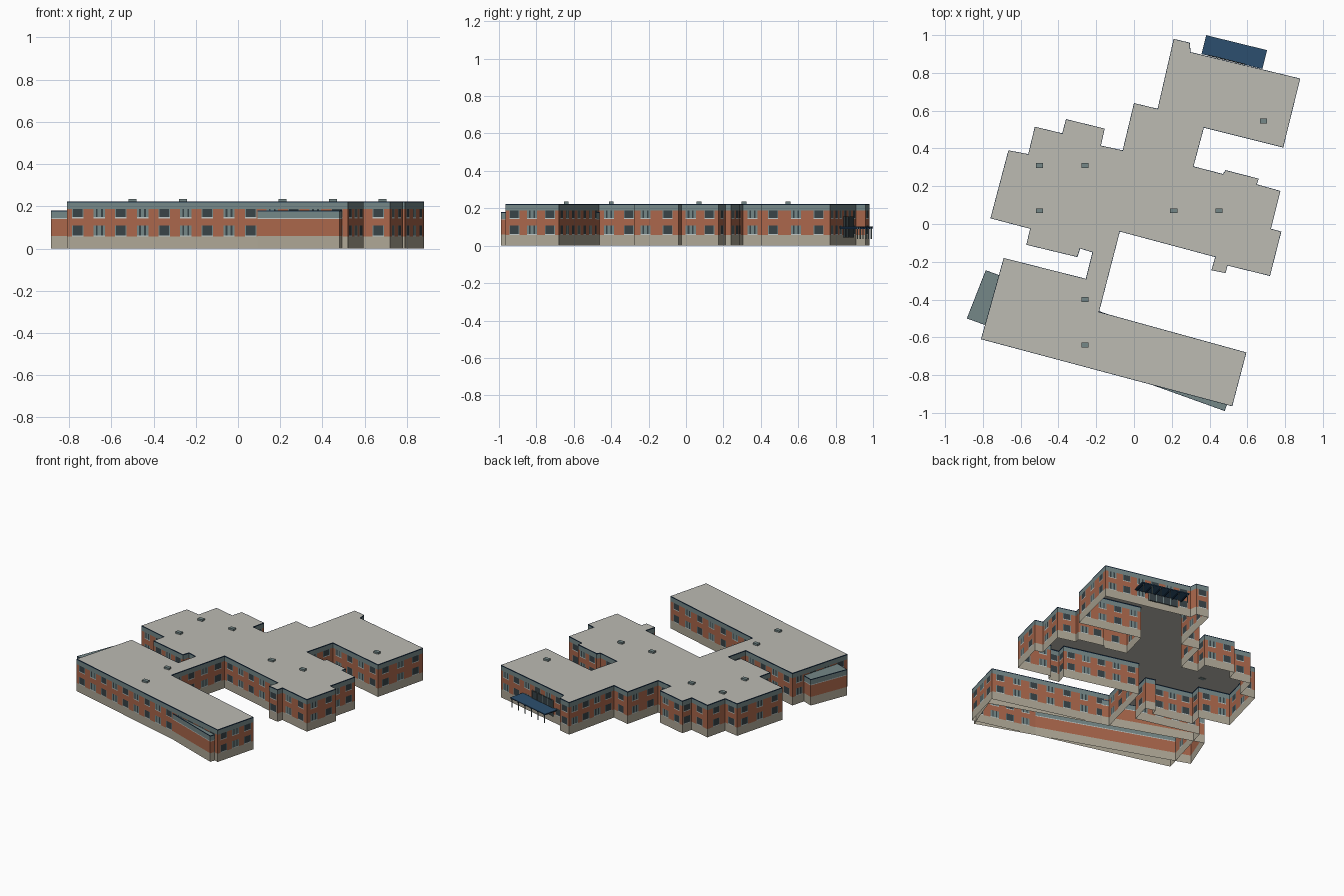
import bpy, bmesh, math
from mathutils import Vector, Matrix

cube = bpy.data.objects.get("Cube")
if cube:
    bpy.data.objects.remove(cube, do_unlink=True)


def srgb(r, g, b):
    return tuple((c / 255) ** 2.2 for c in (r, g, b)) + (1.0,)


def material(name, color):
    mat = bpy.data.materials.new(name)
    mat.use_nodes = True
    mat.diffuse_color = color
    mat.node_tree.nodes["Principled BSDF"].inputs["Base Color"].default_value = color
    return mat


COLORS = {
    "stucco": srgb(172, 165, 148),
    "brick": srgb(168, 102, 76),
    "panel": srgb(116, 134, 134),
    "glass": srgb(58, 68, 72),
    "sill": srgb(188, 196, 194),
    "trim": srgb(30, 52, 76),
    "roof": srgb(187, 185, 177),
    "canopy": srgb(48, 80, 110),
}
NAMES = list(COLORS)
MATS = [material(n.capitalize(), c) for n, c in COLORS.items()]


def make_object(name, bm):
    mesh = bpy.data.meshes.new(name)
    bm.to_mesh(mesh)
    bm.free()
    for mat in MATS:
        mesh.materials.append(mat)
    obj = bpy.data.objects.new(name, mesh)
    bpy.context.collection.objects.link(obj)
    return obj


def box(name, center, size, color, angle=0.0):
    bm = bmesh.new()
    place = (Matrix.Translation(center) @ Matrix.Rotation(angle, 4, 'Z')
             @ Matrix.Diagonal((*size, 1)))
    bmesh.ops.create_cube(bm, size=1, matrix=place)
    for f in bm.faces:
        f.material_index = NAMES.index(color)
    return make_object(name, bm)


# Wall rows: top height, colour of plain wall, and colour at a window bay (None = bay colour)
MAIN_ROWS = [
    (.057, "stucco", "stucco"), (.062, "brick", "sill"), (.108, "brick", None),
    (.143, "brick", "brick"), (.148, "brick", "sill"), (.188, "brick", None),
    (.217, "panel", "panel"), (.223, "trim", "trim"),
]
ANNEX_ROWS = [
    (.059, "stucco", None), (.139, "brick", None), (.144, "sill", None),
    (.175, "panel", None), (.18, "trim", None),
]
# Window bays as (share of bay width, colour)
WIDE_BAY = [(.08, "panel"), (.84, "glass"), (.08, "panel")]
SLIT_BAY = [(.2, "panel"), (.16, "glass"), (.28, "panel"), (.16, "glass"), (.2, "panel")]
MODULE, BAY = .108, .056


def wall_columns(length, windows):
    """Split a wall into (start, end, bay colour or None) columns."""
    count = round(length / MODULE) if windows and length > .07 else 0
    cols, x = [], 0.0
    for i in range(count):
        start = (i + .5) * length / count - BAY / 2
        cols.append((x, start, None))
        x = start
        for share, color in (SLIT_BAY if i % 2 else WIDE_BAY):
            cols.append((x, x + share * BAY, color))
            x += share * BAY
    cols.append((x, length, None))
    return cols


def building(name, outline, rows, windows, roof_color):
    """Open-bottomed shell with banded walls and an edged flat roof; outline is clockwise."""
    bm = bmesh.new()
    pts = [Vector(p) for p in outline]
    for a, b in zip(pts, pts[1:] + pts[:1]):
        along = (b - a).normalized()
        for start, end, bay in wall_columns((b - a).length, windows):
            p, q, low = a + along * start, a + along * end, 0.0
            for high, plain, at_bay in rows:
                quad = [(q, low), (p, low), (p, high), (q, high)]
                face = bm.faces.new([bm.verts.new((v.x, v.y, z)) for v, z in quad])
                color = plain if bay is None else (at_bay or bay)
                face.material_index = NAMES.index(color)
                low = high
    bmesh.ops.remove_doubles(bm, verts=bm.verts[:], dist=1e-5)
    # Roof with a narrow edge strip
    top = rows[-1][0]
    roof = bm.faces.new([bm.verts.new((p.x, p.y, top)) for p in reversed(pts)])
    roof.normal_update()
    ring = bmesh.ops.inset_individual(bm, faces=[roof], thickness=.004)
    for f in ring["faces"]:
        f.material_index = NAMES.index("trim")
    roof.material_index = NAMES.index(roof_color)
    return make_object(name, bm)


# Main building footprint
MAIN = [
    (.21, .98), (.295, .96), (.3, .91), (.88, .77), (.79, .405), (.37, .51),
    (.315, .305), (.47, .265), (.485, .285), (.66, .24), (.65, .21), (.775, .175),
    (.725, -.025), (.78, -.04), (.72, -.275), (.495, -.22), (.485, -.26), (.41, -.245),
    (.43, -.175), (-.075, -.04), (-.185, -.465), (.595, -.68), (.52, -.965),
    (-.81, -.61), (-.69, -.18), (-.255, -.29), (-.22, -.15), (-.285, -.13),
    (-.3, -.175), (-.57, -.11), (-.55, -.025), (-.76, .03), (-.665, .39),
    (-.56, .37), (-.525, .515), (-.38, .48), (-.36, .555), (-.155, .505),
    (-.175, .415), (-.06, .39), (0, .64), (.125, .61),
]
building("main_building", MAIN, MAIN_ROWS, True, "roof")

# Lower annex that runs slightly askew through the front wing
ANNEX = [(-.785, -.245), (.575, -.735), (.48, -.99), (-.885, -.5)]
building("low_annex", ANNEX, ANNEX_ROWS, False, "panel")

# Roof vents
VENTS = [(-.5, .31), (-.26, .31), (-.5, .07), (.21, .07), (.45, .07),
         (.685, .545), (-.26, -.4), (-.26, -.64)]
for i, (x, y) in enumerate(VENTS):
    box(f"roof_vent_{i + 1}", (x, y, .228), (.038, .026, .014), "panel")

# Entrance canopy at the back, with beams and hanging posts
TILT = math.radians(-13.8)
along = Vector((math.cos(TILT), math.sin(TILT), 0))
out = Vector((-along.y, along.x, 0))
middle = Vector((.531, .91, .1))
box("canopy_slab", middle, (.332, .103, .006), "canopy", TILT)
for i in range(6):
    side = along * (i - 2.5) * .062
    box(f"canopy_beam_{i + 1}", middle + side - Vector((0, 0, .006)),
        (.005, .1, .008), "trim", TILT)
    box(f"canopy_post_{i + 1}", middle + side + out * .045 - Vector((0, 0, .033)),
        (.005, .005, .062), "panel", TILT)

# Entrance glazing with mullions
entry = middle - out * .049 - along * .03
box("entrance_glass", entry, (.2, .006, .11), "glass", TILT)
for i in range(5):
    box(f"entrance_mullion_{i + 1}", entry + along * (i - 2) * .049,
        (.004, .009, .112), "panel", TILT)
